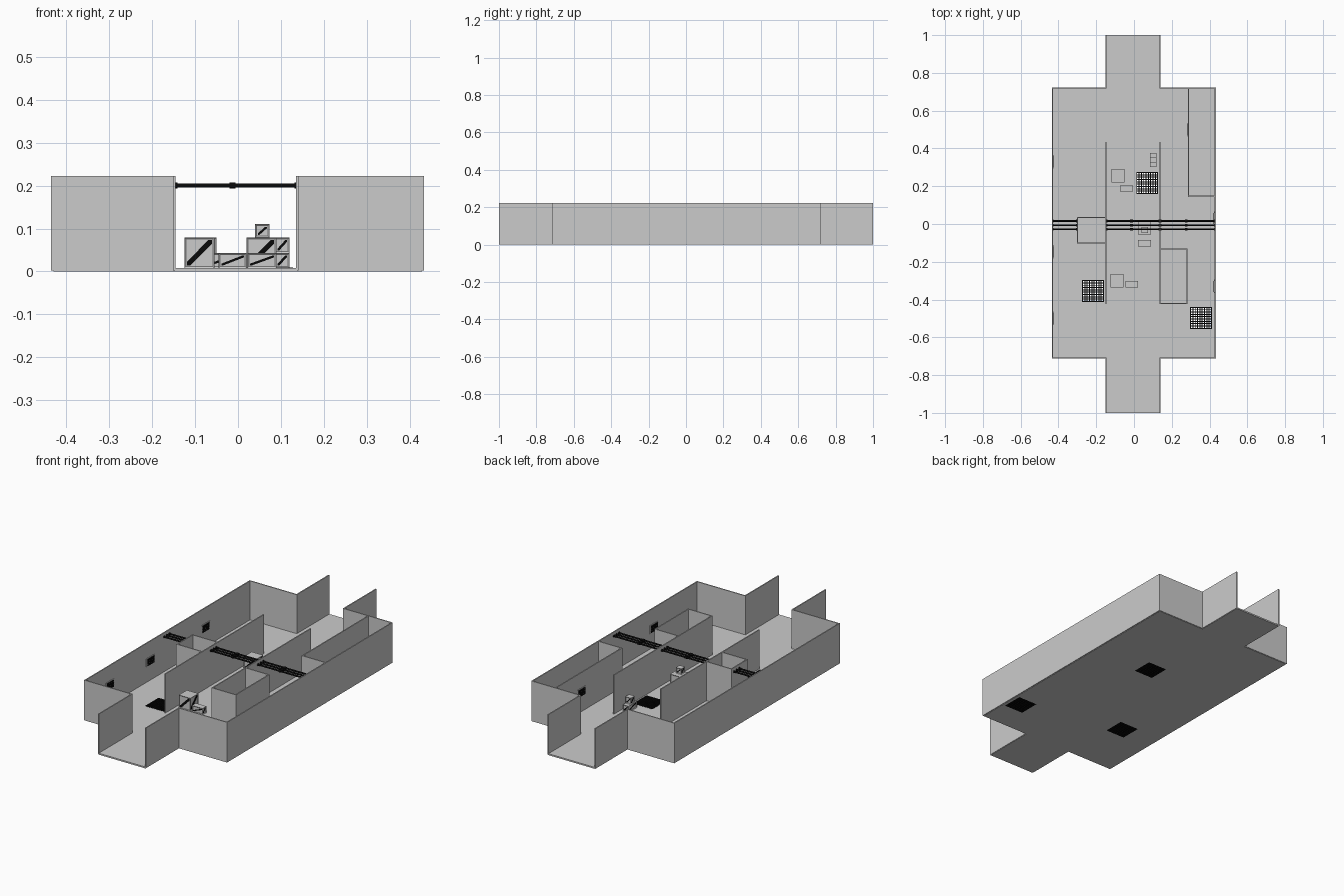
import bpy, bmesh, math
from mathutils import Matrix, Vector

cube = bpy.data.objects.get("Cube")
if cube:
    bpy.data.objects.remove(cube, do_unlink=True)


def material(name, value):
    m = bpy.data.materials.new(name)
    m.use_nodes = True
    colour = (value, value, value, 1)
    m.diffuse_color = colour
    m.node_tree.nodes["Principled BSDF"].inputs["Base Color"].default_value = colour
    return m


GREY = material("light grey", 0.6)
BLACK = material("black", 0.003)
FLOOR, TOP, T = 0.008, 0.222, 0.006


def finish(name, bm, *mats):
    bmesh.ops.recalc_face_normals(bm, faces=bm.faces)
    mesh = bpy.data.meshes.new(name)
    bm.to_mesh(mesh)
    bm.free()
    for m in mats:
        mesh.materials.append(m)
    obj = bpy.data.objects.new(name, mesh)
    bpy.context.collection.objects.link(obj)
    return obj


def add_box(bm, lo, hi):
    lo, hi = Vector(lo), Vector(hi)
    mat = Matrix.Translation((lo + hi) / 2) @ Matrix.Diagonal((*(hi - lo), 1))
    return bmesh.ops.create_cube(bm, size=1, matrix=mat)["verts"]


def walls(name, path, closed=False, bottom=FLOOR):
    """Thin upright walls following an axis-aligned path."""
    bm = bmesh.new()
    pts = path + path[:1] if closed else path
    h = T / 2
    for (x0, y0), (x1, y1) in zip(pts, pts[1:]):
        add_box(bm, (min(x0, x1) - h, min(y0, y1) - h, bottom),
                (max(x0, x1) + h, max(y0, y1) + h, TOP))
    return finish(name, bm, GREY)


# Floor: cross-shaped slab with square drain openings
DRAINS = [(0.07, 0.217), (-0.217, -0.355), (0.355, -0.497)]
R = 0.058
xs = sorted([-0.43, -0.148, 0.138, 0.428] + [x + s * R for x, y in DRAINS for s in (-1, 1)])
ys = sorted([-1, -0.71, 0.72, 1] + [y + s * R for x, y in DRAINS for s in (-1, 1)])
bm = bmesh.new()
for x0, x1 in zip(xs, xs[1:]):
    for y0, y1 in zip(ys, ys[1:]):
        cx, cy = (x0 + x1) / 2, (y0 + y1) / 2
        in_plan = -0.71 < cy < 0.72 or -0.148 < cx < 0.138
        in_drain = any(abs(cx - x) < R and abs(cy - y) < R for x, y in DRAINS)
        if in_plan and not in_drain:
            bm.faces.new([bm.verts.new((x, y, 0)) for x, y in
                          ((x0, y0), (x1, y0), (x1, y1), (x0, y1))])
bmesh.ops.remove_doubles(bm, verts=bm.verts, dist=0.0001)
floor = finish("floor", bm, GREY)
solid = floor.modifiers.new("thickness", "SOLIDIFY")
solid.thickness = FLOOR
solid.offset = -1 if floor.data.polygons[0].normal.z < 0 else 1

# Drain grates
for i, (cx, cy) in enumerate(DRAINS):
    bm = bmesh.new()
    for k in range(10):
        o = -R + 0.0025 + k * (2 * R - 0.005) / 9
        add_box(bm, (cx + o - 0.0025, cy - R, 0), (cx + o + 0.0025, cy + R, FLOOR + 0.001))
        add_box(bm, (cx - R, cy + o - 0.0025, 0), (cx + R, cy + o + 0.0025, FLOOR + 0.001))
    finish(f"drain_grate_{i + 1}", bm, BLACK)

# Outer walls, open at both corridor ends
walls("outer_wall_right", [(-0.148, -0.997), (-0.148, -0.71), (-0.432, -0.71),
                           (-0.432, 0.72), (-0.148, 0.72), (-0.148, 0.997)], bottom=0.002)
walls("outer_wall_left", [(0.138, -0.997), (0.138, -0.71), (0.43, -0.71),
                          (0.43, 0.72), (0.138, 0.72), (0.138, 0.997)], bottom=0.002)

# Corridor walls and side rooms
walls("corridor_wall_right", [(-0.148, -0.42), (-0.148, 0.43)])
walls("corridor_wall_left", [(0.138, -0.42), (0.138, 0.43)])
walls("small_room", [(-0.15, -0.1), (-0.3, -0.1), (-0.3, 0.035), (-0.15, 0.035)])
walls("middle_room", [(0.14, -0.42), (0.28, -0.42), (0.28, -0.132), (0.14, -0.132)])
walls("corner_room", [(0.43, 0.147), (0.288, 0.147), (0.288, 0.72)])

# Ceiling pipes with end collars and middle couplings
PIPE_Z = 0.2


def tube(bm, x0, x1, y, r):
    mat = Matrix.Translation(((x0 + x1) / 2, y, PIPE_Z)) @ Matrix.Rotation(math.pi / 2, 4, "Y")
    bmesh.ops.create_cone(bm, cap_ends=True, segments=12, radius1=r, radius2=r,
                          depth=x1 - x0, matrix=mat)


for name, x0, x1, mid in (("right", -0.43, -0.302, None), ("middle", -0.145, 0.135, -0.013),
                          ("left", 0.141, 0.428, 0.276)):
    bm = bmesh.new()
    for y in (0.016, -0.006, -0.028):
        tube(bm, x0, x1, y, 0.0045)
        tube(bm, x0, x0 + 0.004, y, 0.007)
        tube(bm, x1 - 0.004, x1, y, 0.007)
        if mid is not None:
            tube(bm, mid - 0.007, mid + 0.007, y, 0.007)
    finish(f"pipes_{name}", bm, BLACK)

# Wall vents: grey frame with black slats
for i, (x, y, side) in enumerate([(-0.429, -0.5, 1), (-0.429, -0.147, 1), (-0.429, 0.33, 1),
                                  (0.427, 0.03, -1), (0.427, -0.33, -1), (0.285, 0.5, -1)]):
    bm = bmesh.new()
    z = 0.115
    add_box(bm, (min(x, x + side * 0.003), y - 0.036, z - 0.023),
            (max(x, x + side * 0.003), y + 0.036, z + 0.023))
    for k in range(5):
        s = z - 0.016 + k * 0.008
        verts = add_box(bm, (min(x, x + side * 0.005), y - 0.029, s - 0.003),
                        (max(x, x + side * 0.005), y + 0.029, s + 0.003))
        for f in {f for v in verts for f in v.link_faces}:
            f.material_index = 1
    finish(f"wall_vent_{i + 1}", bm, GREY, BLACK)


# Crates: recessed side panels with a black diagonal brace
def crate(i, x0, x1, y0, y1, z0, z1):
    bm = bmesh.new()
    add_box(bm, (x0, y0, z0), (x1, y1, z1))
    sides = [f for f in bm.faces if abs(f.normal.z) < 0.5]
    bmesh.ops.inset_individual(bm, faces=sides, thickness=0.005, depth=-0.003)
    c = Vector(((x0 + x1) / 2, (y0 + y1) / 2, (z0 + z1) / 2))
    for n, w, d in (((0, -1, 0), x1 - x0, y1 - y0), ((1, 0, 0), y1 - y0, x1 - x0),
                    ((0, 1, 0), x1 - x0, y1 - y0), ((-1, 0, 0), y1 - y0, x1 - x0)):
        n = Vector(n)
        across, up = Vector((0, 0, 1)).cross(n), Vector((0, 0, 1))
        a, b = w / 2 - 0.006, (z1 - z0) / 2 - 0.006
        t = 0.12 * min(w, z1 - z0)
        outline = ((-a, -b), (t - a, -b), (a, b - t), (a, b), (a - t, b), (-a, t - b))
        face = bm.faces.new([bm.verts.new(c + n * (d / 2 - 0.003) + across * u + up * v)
                             for u, v in outline])
        geo = bmesh.ops.extrude_face_region(bm, geom=[face])["geom"]
        verts = [g for g in geo if isinstance(g, bmesh.types.BMVert)]
        bmesh.ops.translate(bm, verts=verts, vec=n * 0.002)
        for f in {f for v in verts for f in v.link_faces}:
            f.material_index = 1
    finish(f"crate_{i}", bm, GREY, BLACK)


Z1, Z2, Z3 = FLOOR, 0.043, 0.079
for i, dims in enumerate([
        (-0.125, -0.055, -0.335, -0.265, Z1, Z3), (-0.045, 0.02, -0.335, -0.302, Z1, Z2),
        (-0.12, -0.05, 0.22, 0.29, Z1, Z3), (-0.073, -0.005, 0.173, 0.205, Z1, Z2),
        (0.022, 0.09, -0.12, -0.085, Z1, Z2), (0.02, 0.09, -0.055, 0.01, Z1, Z3),
        (0.04, 0.073, -0.048, -0.016, Z3, 0.11), (0.086, 0.12, 0.302, 0.377, Z1, Z2),
        (0.086, 0.12, 0.322, 0.355, Z2, Z3)]):
    crate(i + 1, *dims)
